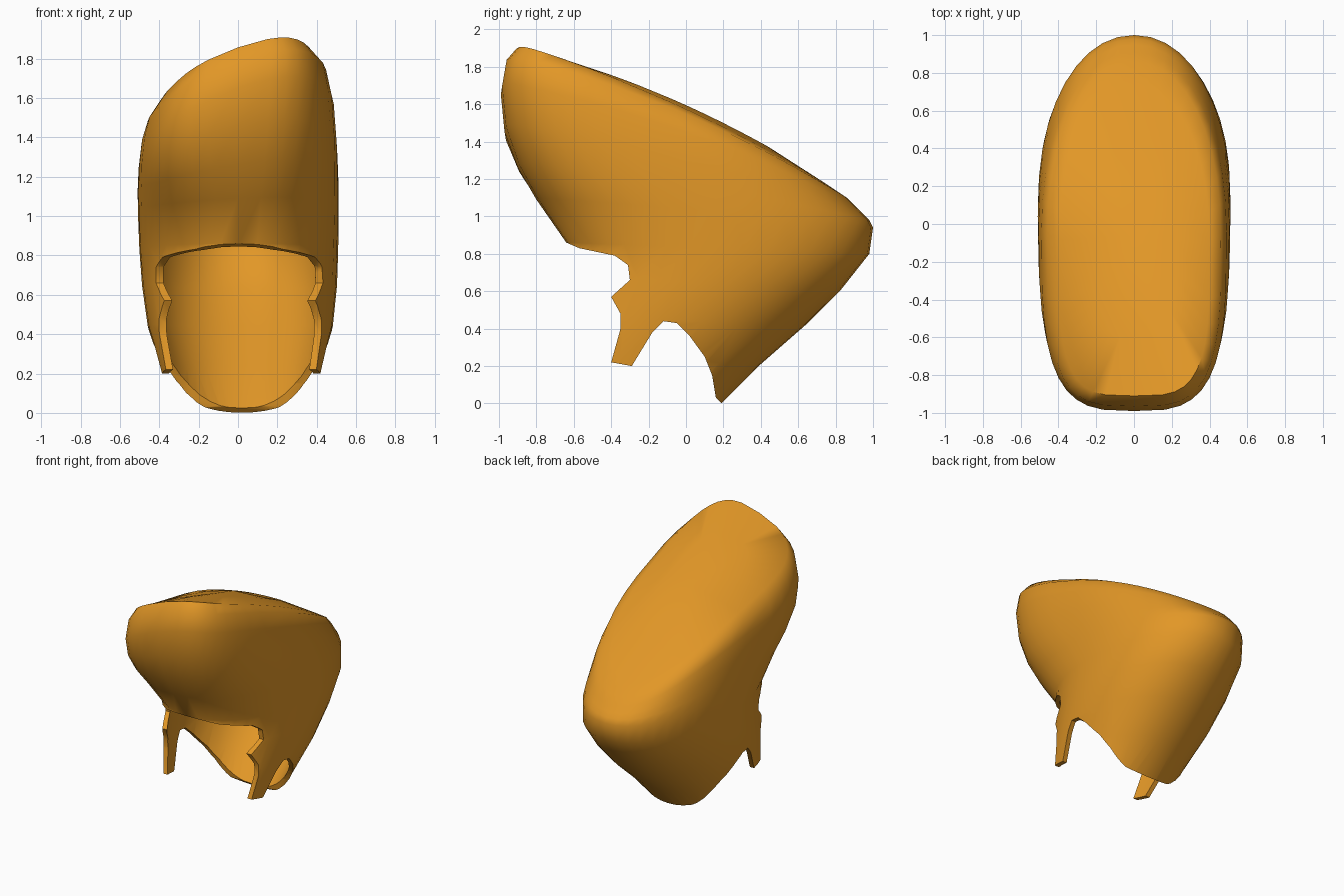
import bpy, bmesh, math

if "Cube" in bpy.data.objects:
    bpy.data.objects.remove(bpy.data.objects["Cube"])

SEG = 40
orange = bpy.data.materials.new("warm orange")
orange.diffuse_color = (0.76, 0.31, 0.02, 1)
orange.use_nodes = True
orange.node_tree.nodes["Principled BSDF"].inputs["Base Color"].default_value = orange.diffuse_color


def clamp(v):
    return max(0.0, min(1.0, v))


def mesh_object(name, bm):
    bmesh.ops.recalc_face_normals(bm, faces=bm.faces)
    me = bpy.data.meshes.new(name)
    bm.to_mesh(me)
    bm.free()
    ob = bpy.data.objects.new(name, me)
    bpy.context.collection.objects.link(ob)
    return ob


# Rings from the nape to the crown:
# back y, z, front y, z, half width, bulge, front squareness
rings = [
    (0.00, -0.19, -0.72, -0.19, 0.34, 0, 2.2),
    (0.19, 0.00, -0.72, 0.00, 0.37, 0, 2.2),
    (0.40, 0.21, -0.72, 0.24, 0.415, 0, 2.2),
    (0.64, 0.42, -0.68, 0.46, 0.47, 0, 2.1),
    (0.83, 0.61, -0.64, 0.68, 0.495, 0, 2.1),
    (0.98, 0.80, -0.64, 0.86, 0.505, 0, 2.2),
    (1.00, 0.94, -0.80, 1.10, 0.51, 0.01, 2.5),
    (0.98, 0.98, -0.90, 1.29, 0.51, 0.03, 2.8),
    (0.95, 1.01, -0.97, 1.50, 0.505, 0.05, 3.1),
    (0.91, 1.05, -0.99, 1.72, 0.49, 0.08, 3.4),
    (0.86, 1.10, -0.965, 1.86, 0.46, 0.09, 3.6),
    (0.74, 1.18, -0.91, 1.925, 0.40, 0.06, 3.8),
    (0.45, 1.37, -0.60, 1.835, 0.22, 0.03, 3.5),
]


def tilt(x, y, z):
    # The raised fringe slopes down towards its left side
    drop = 0.45 * max(0, 0.33 - x) ** 1.7
    return z - drop * clamp((0.6 - y) / 1.4) * clamp((z - 1.0) / 0.7)


def ring_points(by, bz, fy, fz, w, bulge, square):
    shift = 0.02 * clamp(1.0 - bz)
    for i in range(SEG):
        a = 2 * math.pi * i / SEG
        c, s = math.cos(a), math.sin(a)
        n = 2 / (2.1 if s > 0 else square)
        x = shift + w * math.copysign(abs(c) ** n, c)
        v = math.copysign(abs(s) ** n, s)
        t = (1 - v) / 2
        y = by + (fy - by) * t
        z = bz + (fz - bz) * t + bulge * 4 * t * (1 - t)
        yield x, y, tilt(x, y, z)


# Hair volume
bm = bmesh.new()
loops = [[bm.verts.new(p) for p in ring_points(*r)] for r in rings]
for a, b in zip(loops, loops[1:]):
    for i in range(SEG):
        j = (i + 1) % SEG
        bm.faces.new((a[i], a[j], b[j], b[i]))
bm.faces.new(loops[0])
crown = bm.verts.new((0, -0.06, tilt(0, -0.06, 1.65)))
for i in range(SEG):
    bm.faces.new((loops[-1][i], loops[-1][(i + 1) % SEG], crown))
hair = mesh_object("hair_shell", bm)
hair.data.materials.append(orange)

# Cutter: face opening, sideburns, ear arch and nape seen from the side
outline = [(-0.9, 0.86), (-0.64, 0.86), (-0.57, 0.83), (-0.38, 0.79), (-0.31, 0.74),
           (-0.30, 0.66), (-0.40, 0.57), (-0.35, 0.48), (-0.35, 0.40), (-0.40, 0.22),
           (-0.29, 0.20), (-0.18, 0.38), (-0.12, 0.44), (-0.05, 0.43), (0.02, 0.36),
           (0.10, 0.25), (0.14, 0.15), (0.16, 0.03), (0.192, 0.0), (0.192, -0.5), (-0.9, -0.5)]
bm = bmesh.new()
sides = [[bm.verts.new((x, y, z)) for y, z in outline] for x in (-1, 1)]
bm.faces.new(sides[0])
bm.faces.new(sides[1])
for i in range(len(outline)):
    j = (i + 1) % len(outline)
    bm.faces.new((sides[0][i], sides[0][j], sides[1][j], sides[1][i]))
cutter = mesh_object("opening_cutter", bm)
cutter.hide_render = True

# Hollow the volume, then cut the opening
bpy.context.view_layer.objects.active = hair
hair.select_set(True)
sol = hair.modifiers.new("thickness", 'SOLIDIFY')
sol.thickness = 0.035
sol.offset = -1
cut = hair.modifiers.new("opening", 'BOOLEAN')
cut.operation = 'DIFFERENCE'
cut.solver = 'EXACT'
cut.object = cutter
for m in (sol.name, cut.name):
    bpy.ops.object.modifier_apply(modifier=m)
bpy.data.objects.remove(cutter)
bpy.ops.object.shade_smooth_by_angle(angle=math.radians(50))
